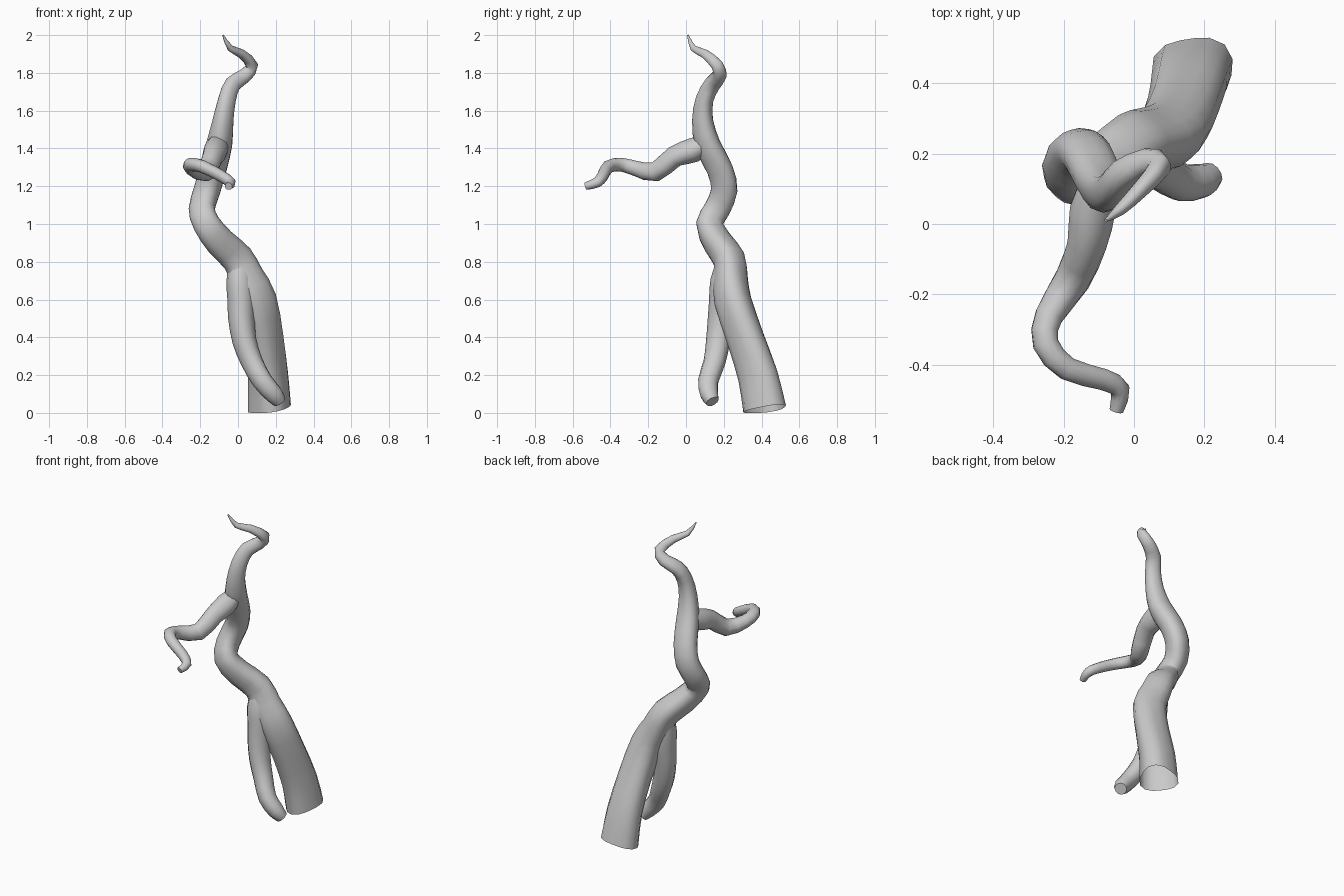
import bpy
import bmesh
from math import cos, sin, tau
from mathutils import Vector

cube = bpy.data.objects.get("Cube")
if cube:
    bpy.data.objects.remove(cube, do_unlink=True)

# Single plain material
bark = bpy.data.materials.new("grey_bark")
bark.use_nodes = True
GREY = (0.6, 0.6, 0.6, 1)
bark.diffuse_color = GREY
bark.node_tree.nodes["Principled BSDF"].inputs["Base Color"].default_value = GREY


def smooth_path(points, steps):
    """Catmull-Rom interpolation of (x, y, z, radius) points."""
    pts = [Vector(p) for p in points]
    pts = [pts[0] * 2 - pts[1]] + pts + [pts[-1] * 2 - pts[-2]]
    result = []
    for a, b, c, d in zip(pts, pts[1:], pts[2:], pts[3:]):
        for i in range(steps):
            t = i / steps
            result.append(b + (c - a) * t / 2
                          + (a * 2 - b * 5 + c * 4 - d) * t * t / 2
                          + (b * 3 - a - c * 3 + d) * t ** 3 / 2)
    result.append(pts[-2])
    return result


def make_limb(name, points, sides=16, steps=2, flute=0.05, phase=0, twist=0.25, base_normal=None):
    """Loft a fluted, twisting tube along a path; a sloping base stays open."""
    path = smooth_path(points, steps)
    centres = [p.to_3d() for p in path]
    bm = bmesh.new()
    rings = []
    side = Vector((1, 0, 0))
    for i, centre in enumerate(centres):
        along = (centres[min(i + 1, len(centres) - 1)] - centres[max(i - 1, 0)]).normalized()
        side = (side - along * side.dot(along)).normalized()
        across = along.cross(side)
        # Grooves are deepest at the start and fade along the limb
        depth = flute * (1 - 0.6 * i / len(centres))
        ring = []
        for k in range(sides):
            angle = tau * k / sides
            radius = path[i].w * (1 + depth * cos(3 * angle + phase + twist * i))
            spot = centre + (side * cos(angle) + across * sin(angle)) * radius
            if i == 0 and base_normal:
                # Slide the first ring along the limb onto the sloping cut
                spot -= along * ((spot - centre).dot(base_normal) / along.dot(base_normal))
            ring.append(bm.verts.new(spot))
        rings.append(ring)
    for low, high in zip(rings, rings[1:]):
        for k in range(sides):
            n = (k + 1) % sides
            bm.faces.new((low[k], low[n], high[n], high[k]))
    if not base_normal:
        bm.faces.new(rings[0][::-1])
    bm.faces.new(rings[-1])
    mesh = bpy.data.meshes.new(name)
    bm.to_mesh(mesh)
    bm.free()
    mesh.materials.append(bark)
    limb = bpy.data.objects.new(name, mesh)
    bpy.context.collection.objects.link(limb)
    bpy.ops.object.select_all(action="DESELECT")
    limb.select_set(True)
    bpy.context.view_layer.objects.active = limb
    bpy.ops.object.shade_smooth_by_angle(angle=1.1)


# Trunk, rising from the thick, hollow foot to the curled tip
make_limb("trunk", [
    (.17, .425, .02, .113), (.158, .39, .2, .106), (.137, .32, .4, .099),
    (.1, .25, .6, .097), (.04, .235, .72, .09), (-.01, .225, .82, .084),
    (-.1, .16, .91, .078), (-.165, .12, 1, .071), (-.187, .165, 1.08, .069),
    (-.16, .205, 1.18, .07), (-.13, .183, 1.29, .07), (-.1, .118, 1.42, .068),
    (-.08, .09, 1.55, .055), (-.06, .1, 1.66, .047), (-.03, .14, 1.74, .044),
    (.035, .175, 1.785, .038), (.075, .165, 1.84, .032), (.02, .1, 1.9, .024),
    (-.04, .04, 1.93, .017), (-.08, .01, 2, .004),
], flute=.1, phase=-2.1, base_normal=Vector((-.15, -.15, 1)))

# Side branch, reaching forward and hooking round
make_limb("side_branch", [
    (-.1, .13, 1.44, .045), (-.12, .04, 1.39, .065), (-.135, -.06, 1.355, .056),
    (-.175, -.16, 1.275, .052), (-.24, -.26, 1.293, .041), (-.25, -.34, 1.315, .037),
    (-.19, -.41, 1.305, .034), (-.09, -.44, 1.255, .031), (-.04, -.47, 1.22, .028),
    (-.05, -.53, 1.2, .02),
], sides=12)

# Second root, peeling off the trunk and bending under it
make_limb("front_root", [
    (.01, .23, .82, .06), (.012, .207, .7, .076), (.017, .2, .6, .075),
    (.018, .188, .5, .07), (.035, .172, .38, .064), (.075, .152, .27, .058),
    (.13, .118, .17, .054), (.19, .122, .1, .049), (.22, .14, .06, .036),
], sides=12)
